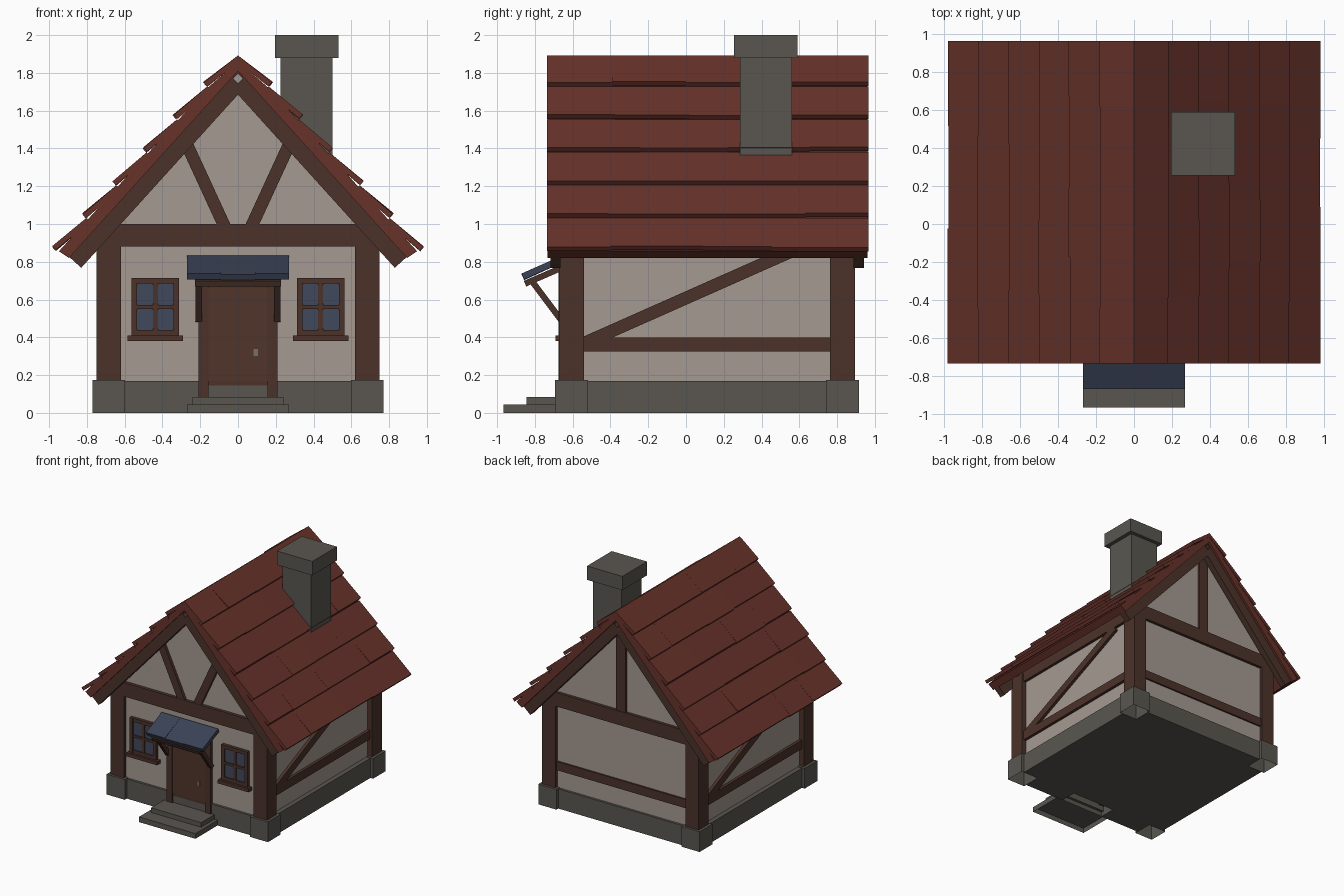
import bpy
import bmesh
import random
from mathutils import Vector

random.seed(4)
if "Cube" in bpy.data.objects:
    bpy.data.objects.remove(bpy.data.objects["Cube"])


def material(name, srgb):
    mat = bpy.data.materials.new(name)
    col = [(c / 255) ** 2.2 for c in srgb] + [1]
    mat.diffuse_color = col
    mat.use_nodes = True
    mat.node_tree.nodes["Principled BSDF"].inputs["Base Color"].default_value = col
    return mat


PLASTER = material("plaster", (163, 152, 144))
TIMBER = material("dark timber", (77, 54, 46))
DOOR = material("door wood", (81, 56, 46))
STONE = material("grey stone", (90, 87, 81))
ROOF = material("red roof tile", (103, 53, 46))
SLATE = material("blue slate", (61, 68, 86))
GLASS = material("window glass", (66, 74, 92))
METAL = material("handle metal", (116, 111, 104))


def prism(name, pts, axis, a, b, mat, open_base=False):
    """Extrude a closed profile along x or y; pts are the other two axes."""
    def place(p, t):
        return (p[0], t, p[1]) if axis == "y" else (t, p[0], p[1])
    bm = bmesh.new()
    face = bm.faces.new([bm.verts.new(place(p, a)) for p in pts])
    new = bmesh.ops.extrude_face_region(bm, geom=[face])["geom"]
    shift = Vector((0, b - a, 0) if axis == "y" else (b - a, 0, 0))
    bmesh.ops.translate(bm, vec=shift, verts=[v for v in new if isinstance(v, bmesh.types.BMVert)])
    bmesh.ops.recalc_face_normals(bm, faces=bm.faces)
    if open_base:
        bmesh.ops.delete(bm, geom=[f for f in bm.faces if f.normal.z < -0.9], context="FACES")
    mesh = bpy.data.meshes.new(name)
    bm.to_mesh(mesh)
    bm.free()
    mesh.materials.append(mat)
    obj = bpy.data.objects.new(name, mesh)
    bpy.context.collection.objects.link(obj)


def box(name, x, y, z, mat, open_base=False):
    pts = [(x[0], z[0]), (x[1], z[0]), (x[1], z[1]), (x[0], z[1])]
    prism(name, pts, "y", y[0], y[1], mat, open_base)


def bar(name, p, q, width, axis, a, b, mat):
    """A straight timber between two points of a plane."""
    p, q = Vector(p), Vector(q)
    d = (q - p).normalized()
    n = Vector((-d.y, d.x)) * width / 2
    prism(name, [p - n, q - n, q + n, p + n], axis, a, b, mat)


def span(s, lo, hi):
    return (s * lo, s * hi) if s > 0 else (-hi, -lo)


def flip(s, pts):
    return [(s * x, z) for x, z in pts]


SIDES = ((1, "left"), (-1, "right"))
FRONT, BACK = -0.645, 0.87

# Stone plinth, notched at the corners and doorway, and plastered body with gables
box("plinth_core", (-0.745, 0.745), (-0.52, 0.743), (0, 0.17), STONE)
box("plinth_back", (-0.6, 0.6), (0.743, 0.89), (0, 0.17), STONE)
box("door_threshold", (-0.21, 0.21), (-0.663, -0.64), (0.04, 0.168), STONE)
prism("plaster_walls", [(-0.705, 0.15), (0.705, 0.15), (0.705, 1.04), (0, 1.815), (-0.705, 1.04)],
      "y", FRONT, BACK, PLASTER)

# Corner stones, front plinth and posts
for s, side in SIDES:
    box(f"front_{side}_plinth", span(s, 0.21, 0.6), (-0.665, -0.52), (0, 0.17), STONE)
    for end, y in (("front", -0.606), ("back", 0.829)):
        box(f"{end}_{side}_corner_stone", span(s, 0.598, 0.771), (y - 0.0865, y + 0.0865), (0, 0.175), STONE, True)
        box(f"{end}_{side}_post", span(s, 0.62, 0.748), (y - 0.066, y + 0.066), (0.175, 0.95), TIMBER)

# Side rails, top beams and long braces, each side turned half round
for s, side in SIDES:
    mid = (FRONT + BACK) / 2
    x = span(s, 0.69, 0.73)
    box(f"{side}_rail", x, (-0.56, 0.78), (0.325, 0.4), TIMBER)
    box(f"{side}_top_beam", x, (-0.56, 0.78), (0.88, 1.0), TIMBER)
    bar(f"{side}_brace", (mid - s * 0.665, 0.363), (mid + s * 0.505, 0.882), 0.067, "x", x[0], x[1], TIMBER)

# Cross beams and gable timbers, the rafters notched where they meet
box("front_beam", (-0.745, 0.745), (-0.672, -0.62), (0.88, 1.0), TIMBER)
box("back_beam", (-0.745, 0.745), (0.84, 0.895), (0.88, 1.0), TIMBER)
box("back_rail", (-0.63, 0.63), (0.84, 0.885), (0.325, 0.4), TIMBER)
box("back_king_post", (-0.045, 0.045), (0.84, 0.89), (0.99, 1.72), TIMBER)
for s, side in SIDES:
    bar(f"{side}_gable_brace", (s * 0.07, 0.985), (s * 0.275, 1.43), 0.066, "y", -0.67, -0.63, TIMBER)
    rafter = flip(s, [(0, 1.685), (0.83, 0.768), (0.905, 0.836), (0, 1.83), (0, 1.795), (0.025, 1.77), (0, 1.745)])
    prism(f"front_{side}_rafter", rafter, "y", -0.718, -0.665, TIMBER)
    prism(f"back_{side}_rafter", rafter, "y", 0.888, 0.943, TIMBER)
    prism(f"{side}_roof_deck", flip(s, [(0, 1.81), (0.895, 0.82), (0.948, 0.856), (0.16, 1.722), (0, 1.86)]),
          "y", -0.732, 0.962, ROOF)

# Overlapping rows of slightly uneven roof tiles
Y0, Y1, ROWS = -0.735, 0.965, 6
for s, side in SIDES:
    for i in range(ROWS):
        end = Vector((0.182 + 0.16 * i, 1.75 - 0.174 * i))
        start = Vector((0.003 + 0.16 * i, 1.902 - 0.174 * i)) if i else Vector((0, 1.892))
        down = (end - start).normalized()
        inward = Vector((down.y, -down.x))
        thick = inward * 0.028
        under = start + thick if i else Vector((0, 1.855))
        cuts = [Y0] + [Y0 + (k + random.uniform(-0.35, 0.35)) * 0.425 for k in (1, 2, 3)] + [Y1]
        for k in range(4):
            e = end + down * random.uniform(-0.004, 0.004) - inward * random.uniform(-0.003, 0.004)
            prism(f"{side}_roof_tile", flip(s, [start, e, e + thick, under]), "y", cuts[k], cuts[k + 1], ROOF)

# Chimney
box("chimney_shaft", (0.225, 0.499), (0.285, 0.56), (1.3, 1.9), STONE)
box("chimney_cap", (0.195, 0.532), (0.255, 0.591), (1.88, 2.0), STONE)

# Door with frame, handle and steps
box("door", (-0.17, 0.17), (-0.666, -0.56), (0.146, 0.72), TIMBER)
box("door_panel", (-0.155, 0.155), (-0.67, -0.66), (0.168, 0.665), DOOR)
box("door_handle", (0.083, 0.105), (-0.674, -0.665), (0.3, 0.338), METAL)
box("door_header", (-0.21, 0.21), (-0.674, -0.63), (0.67, 0.75), TIMBER)
for s, side in SIDES:
    box(f"{side}_door_jamb", span(s, 0.157, 0.21), (-0.675, -0.6), (0.085, 0.72), TIMBER)
box("lower_step", (-0.27, 0.27), (-0.967, -0.663), (0, 0.045), STONE, True)
box("upper_step", (-0.24, 0.24), (-0.845, -0.663), (0.045, 0.085), STONE, True)

# Door awning on two struts
bar("awning_board", (-0.852, 0.684), (-0.65, 0.772), 0.032, "x", -0.228, 0.228, TIMBER)
for k in (-1, 0, 1):
    low = 0.004 if k == 0 else 0
    bar("awning_slate", (-0.864, 0.722 - low), (-0.65, 0.817), 0.034, "x",
        k * 0.18 - 0.09, k * 0.18 + 0.09, SLATE)
for s, side in SIDES:
    x = span(s, 0.19, 0.224)
    bar(f"{side}_awning_strut", (-0.81, 0.69), (-0.66, 0.49), 0.032, "x", x[0], x[1], TIMBER)

# Windows: backing, surround, cross bars, four clipped panes and sill
for s, side in SIDES:
    c = s * 0.4375
    box(f"{side}_window_back", (c - 0.11, c + 0.11), (-0.658, -0.63), (0.42, 0.7), TIMBER)
    for t in (-1, 1):
        stile = span(t, 0.097, 0.126)
        box(f"{side}_window_stile", (c + stile[0], c + stile[1]), (-0.674, -0.63), (0.4, 0.715), TIMBER)
        for z in (0.495, 0.6275):
            w, h, cut = 0.0425, 0.0565, 0.011
            pane = [(w, cut - h), (w, h - cut), (w - cut, h), (cut - w, h),
                    (-w, h - cut), (-w, cut - h), (cut - w, -h), (w - cut, -h)]
            prism(f"{side}_window_pane", [(c + t * 0.055 + px, z + pz) for px, pz in pane],
                  "y", -0.663, -0.656, GLASS)
    for z in ((0.4, 0.44), (0.55, 0.57), (0.685, 0.715)):
        box(f"{side}_window_rail", (c - 0.1, c + 0.1), (-0.672, -0.63), z, TIMBER)
    box(f"{side}_window_mullion", (c - 0.013, c + 0.013), (-0.67, -0.63), (0.41, 0.7), TIMBER)
    box(f"{side}_window_sill", (c - 0.147, c + 0.147), (-0.692, -0.63), (0.38, 0.41), TIMBER)
